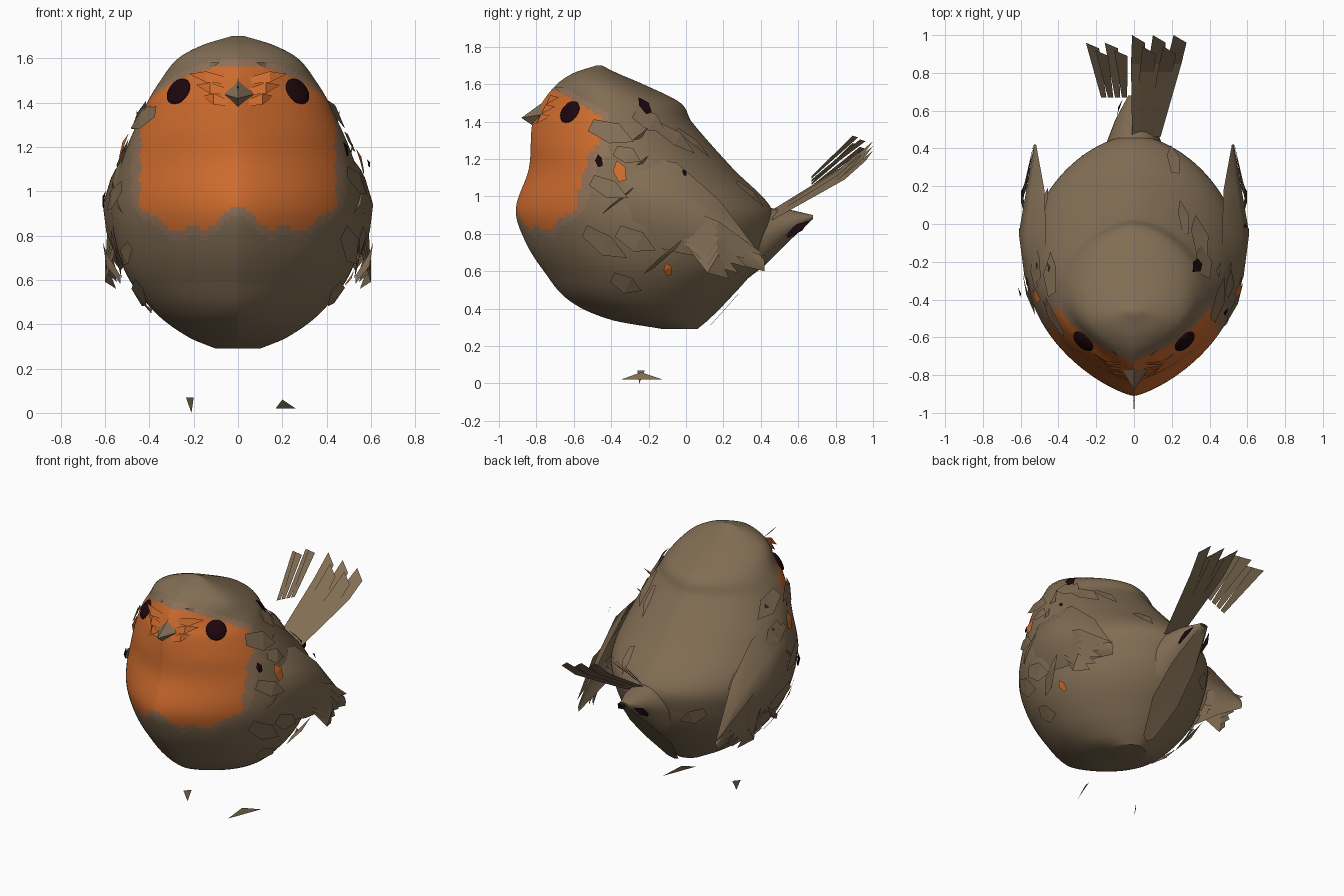
import bpy
import math
import random
from mathutils import Vector

if "Cube" in bpy.data.objects:
    bpy.data.objects.remove(bpy.data.objects["Cube"])
random.seed(4)


def material(name, colour):
    mat = bpy.data.materials.new(name)
    mat.use_nodes = True
    mat.diffuse_color = (*colour, 1)
    mat.node_tree.nodes["Principled BSDF"].inputs["Base Color"].default_value = (*colour, 1)
    return mat


BROWN = material("feather_brown", (0.22, 0.153, 0.088))
ORANGE = material("breast_orange", (0.62, 0.148, 0.027))
TAUPE = material("breast_border", (0.28, 0.165, 0.1))
DARK = material("eye_dark", (0.012, 0.002, 0.004))


def make(name, verts, faces, mats, smooth=True):
    mesh = bpy.data.meshes.new(name)
    mesh.from_pydata([tuple(v) for v in verts], [], faces)
    for mat in mats:
        mesh.materials.append(mat)
    obj = bpy.data.objects.new(name, mesh)
    bpy.context.collection.objects.link(obj)
    if smooth:
        bpy.ops.object.select_all(action="DESELECT")
        obj.select_set(True)
        bpy.context.view_layer.objects.active = obj
        bpy.ops.object.shade_smooth_by_angle(angle=math.radians(35))
    return obj


def sheet(name, rows, smooth=True):
    """Thin brown surface through rows of points."""
    n = len(rows[0])
    verts = [p for row in rows for p in row]
    faces = [(r * n + c, r * n + c + 1, r * n + n + c + 1, r * n + n + c)
             for r in range(len(rows) - 1) for c in range(n - 1)]
    return make(name, verts, faces, [BROWN], smooth)


def blade(name, root, tip, side, lift, mat=BROWN):
    """Pointed feather, widest in the middle and raised by lift."""
    root, tip, side, lift = map(Vector, (root, tip, side, lift))
    mid = root.lerp(tip, 0.55) + lift
    verts = [root - side * 0.6, root + side * 0.6, mid + side, tip, mid - side]
    return make(name, verts, [(0, 1, 2, 4), (4, 2, 3)], [mat], False)


# Body and head sections: height, front, back, half width
SECTIONS = [(0.29, -0.12, 0.06, 0.1), (0.34, -0.4, 0.12, 0.22), (0.44, -0.62, 0.22, 0.36),
            (0.6, -0.76, 0.36, 0.49), (0.76, -0.86, 0.44, 0.55), (0.93, -0.91, 0.46, 0.57),
            (1.15, -0.84, 0.25, 0.52), (1.4, -0.82, 0.03, 0.41), (1.5, -0.77, -0.03, 0.35),
            (1.6, -0.69, -0.23, 0.27), (1.66, -0.6, -0.37, 0.16), (1.7, -0.48, -0.45, 0.03)]


def section(z):
    """Front, back and half width at a height, eased between the sections."""
    last = len(SECTIONS) - 1
    i = max(k for k in range(last) if SECTIONS[k][0] <= z or k == 0)
    low, high = SECTIONS[i], SECTIONS[i + 1]
    before, after = SECTIONS[max(0, i - 1)], SECTIONS[min(last, i + 2)]
    h = high[0] - low[0]
    t = min(1, max(0, (z - low[0]) / h))
    result = []
    for k in (1, 2, 3):
        m0 = (high[k] - before[k]) / (high[0] - before[0]) * h
        m1 = (after[k] - low[k]) / (after[0] - low[0]) * h
        ease = t * t * (3 - 2 * t)
        result.append(low[k] + (high[k] - low[k]) * ease
                      + m0 * t * (1 - t) ** 2 - m1 * t * t * (1 - t))
    return result


def surface(angle, z):
    """Point on the body; angle zero is the keeled front, positive to the left."""
    front, back, width = section(z)
    s, c = math.sin(angle), math.cos(angle)
    keel = 1.5 + 0.5 * max(0, 1 - abs(z - 1.46) / 0.2)
    x = math.copysign(abs(s) ** (keel if c > 0 else 1.2), s) * width
    return Vector((x, (front + back) / 2 - c * (back - front) / 2, z))


def angle_at(side, y, z):
    front, back, _ = section(z)
    return side * math.acos(max(-1, min(1, (front + back - 2 * y) / (back - front))))


def normal(angle, z):
    e = 0.03
    du = surface(angle + e, z) - surface(angle - e, z)
    dv = surface(angle, z + e) - surface(angle, z - e)
    n = du.cross(dv).normalized()
    return n if n.dot(surface(angle, z) - Vector((0, -0.25, z))) > 0 else -n


def breast_margin(p):
    """Positive inside the breast and face patch."""
    ax = abs(p.x)
    bottom = 0.92 - 0.1 * min(1, ax / 0.15) + max(0, ax - 0.3) * 0.7
    bottom += 0.012 * math.sin(ax * 40)
    edge = min(-0.44, -0.6 + (p.z - 0.9) * 0.55)
    top = 1.57 - max(0, p.y + 0.68) * 0.6
    return min(p.z - bottom, edge - p.y, top - p.z, 0.45 - ax)


# Body
STEPS, SEG = 8, 160
heights = [lo[0] + (hi[0] - lo[0]) * k / STEPS
           for lo, hi in zip(SECTIONS, SECTIONS[1:]) for k in range(STEPS)] + [SECTIONS[-1][0]]
verts = [surface(2 * math.pi * i / SEG, z) for z in heights for i in range(SEG)]
faces = [(r * SEG + i, r * SEG + (i + 1) % SEG, (r + 1) * SEG + (i + 1) % SEG, (r + 1) * SEG + i)
         for r in range(len(heights) - 1) for i in range(SEG)]
faces += [tuple(reversed(range(SEG))), tuple(range(len(verts) - SEG, len(verts)))]
body = make("body", verts, faces, [BROWN, ORANGE, TAUPE])
for poly in body.data.polygons:
    m = breast_margin(poly.center)
    poly.material_index = 1 if m > 0.01 else 2 if m > -0.03 else 0

for s, label in ((1, "left"), (-1, "right")):
    # Wings: a curved shoulder sheet and layered flight feathers
    rows = []
    for y, top, low, x, curl in ((-0.46, 1.1, 0.9, 0.5, 0.04), (-0.28, 1.22, 0.76, 0.58, 0.1),
                                 (-0.05, 1.18, 0.7, 0.61, 0.12), (0.18, 0.98, 0.66, 0.57, 0.08),
                                 (0.42, 0.66, 0.6, 0.53, 0.01)):
        rows.append([(s * (x - curl * (k / 2 - 1) ** 2 * (1.2 if k < 2 else 0.5)),
                      y, top + (low - top) * k / 4) for k in range(5)])
    sheet(label + "_wing", rows)
    for k in range(5):
        blade(f"{label}_flight_feather_{k}", (s * 0.56, -0.2 + 0.06 * k, 0.98 - 0.06 * k),
              (s * (0.53 + 0.005 * k), 0.43 - 0.05 * k, 0.68 - 0.03 * k),
              (0, 0.03, 0.05), (s * 0.045, 0, 0))
    # Cheek and shoulder tufts
    for k, (x, y, z) in enumerate(((0.38, -0.28, 1.32), (0.44, -0.28, 1.17), (0.49, -0.36, 1.0),
                                   (0.53, -0.1, 0.72))):
        blade(f"{label}_tuft_{k}", (s * x, y - 0.1, z - 0.12), (s * (x + 0.08), y + 0.08, z + 0.05),
              (0, 0.05, 0.03), (s * 0.02, 0, 0))

    # Eyes, with a brow feather above each
    angle = angle_at(s, -0.62, 1.45)
    spot, n = surface(angle, 1.45), normal(angle, 1.45)
    bpy.ops.mesh.primitive_uv_sphere_add(segments=20, ring_count=10, radius=0.065,
                                         location=spot + n * 0.002)
    eye = bpy.context.object
    eye.name = label + "_eye"
    eye.scale.z = 0.3
    eye.rotation_euler = n.to_track_quat("Z", "Y").to_euler()
    eye.data.materials.append(DARK)
    bpy.ops.object.shade_smooth_by_angle()
    blade(label + "_brow", (s * 0.1, -0.69, 1.57), (s * 0.33, -0.36, 1.53),
          (0.03 * s, 0.02, -0.02), (s * 0.03, -0.02, 0.02))
    # Ruffled orange face feathers beside the beak
    for k in range(3):
        blade(f"{label}_face_feather_{k}", (s * 0.05, -0.8 + 0.03 * k, 1.4 + 0.05 * k),
              (s * (0.16 + 0.03 * k), -0.72 + 0.02 * k, 1.43 + 0.05 * k),
              (0, 0.01, 0.025), (0, -0.03, 0), ORANGE)

# Dark gaps and orange glimpses between the feathers
for k, (s, y, z, size, out, mat) in enumerate((
        (1, -0.23, 1.48, 0.055, 0.012, DARK), (1, -0.46, 1.19, 0.035, 0.012, DARK),
        (1, -0.05, 1.08, 0.02, 0.11, DARK), (-1, -0.35, 0.96, 0.04, 0.05, DARK),
        (1, -0.35, 1.13, 0.06, 0.03, ORANGE), (-1, -0.38, 1.2, 0.06, 0.02, ORANGE),
        (1, -0.1, 0.62, 0.04, 0.015, ORANGE))):
    a = angle_at(s, y, z)
    n = normal(a, z)
    p = surface(a, z) + n * out
    up = Vector((0, -0.3, 1))
    up = (up - n * n.dot(up)).normalized()
    blade(f"feather_gap_{k}", p - up * size, p + up * size, up.cross(n) * size * 0.6, n * 0.006, mat)

# Beak
make("beak", [(-0.07, -0.76, 1.44), (0.08, -0.76, 1.44), (0, -0.77, 1.5), (0, -0.79, 1.36),
              (0, -0.88, 1.42)], [(0, 4, 2), (2, 4, 1), (1, 4, 3), (3, 4, 0)], [BROWN], False)
blade("beak_tip", (0, -0.86, 1.46), (0, -1, 1.48), (0.004, 0, 0), (0, 0, 0))

# Rump, tapering from the body to a closed point under the tail
rump = []
for y, low, high, w in ((0.2, 0.46, 1.1, 0.22), (0.42, 0.63, 0.94, 0.15),
                        (0.55, 0.76, 0.93, 0.1), (0.68, 0.88, 0.9, 0.03)):
    ring = [k * math.pi / 12 for k in range(25)]
    rump.append([(w * math.sin(a), y, (low + high) / 2 + math.cos(a) * (high - low) / 2)
                 for a in ring])
sheet("rump", rump)
sheet("undertail", [[(-w, y, z), (0, y - 0.02, z - 0.02), (w, y, z)] for y, z, w in
                    ((0.14, 0.32, 0.04), (0.3, 0.5, 0.1), (0.48, 0.68, 0.09), (0.66, 0.86, 0.03))])
for s in (-1, 1):
    blade("tail_dark_gap", (s * 0.09, 0.54, 0.79), (s * 0.06, 0.66, 0.87), (0, 0.014, -0.018),
          (s * 0.01, 0, 0), DARK)

# Tail fan: a broad left half and a split right half, layered in depth
for k in range(5):
    u = k / 4
    root = Vector((0.01 + 0.11 * u, 0.46, 0.92 - 0.04 * u))
    tip = Vector((0.03 + 0.22 * u, 1 - 0.06 * (k % 2), 1.28 - 0.05 * u - 0.03 * (k % 2)))
    side = Vector((0.04, 0, -0.015))
    mid = root.lerp(tip, 0.7) + Vector((0, 0.01, -0.02))
    sheet(f"tail_feather_left_{k}", [[root - side * 0.5, root + side * 0.5],
                                     [mid - side, mid + side],
                                     [tip - side, tip + side * 0.7 - Vector((0, 0.04, 0.03))]], False)
for k in range(4):
    u = k / 3
    root = Vector((-0.05 - 0.11 * u, 0.67, 1.1 - 0.05 * u))
    tip = Vector((-0.07 - 0.15 * u, 0.92 + 0.04 * (k % 2), 1.33 - 0.06 * u))
    side = Vector((0.035, 0, 0.015))
    sheet(f"tail_feather_right_{k}", [[root - side * 0.4, root + side * 0.4],
                                      [tip - side, tip + side - Vector((0, 0.03, 0.02))]], False)

# Loose feathers lying on the flanks, back and belly
for k in range(30):
    angle = random.choice((-1, 1)) * random.uniform(1.2, 2.7)
    z = random.uniform(0.48, 1.4)
    n, p = normal(angle, z), surface(angle, z)
    flow = Vector((0, 1, -0.5))
    flow = (flow - n * flow.dot(n)).normalized()
    length = random.uniform(0.07, 0.14)
    blade(f"loose_feather_{k}", p - flow * length + n * 0.005, p + flow * length + n * 0.01,
          flow.cross(n) * random.uniform(0.03, 0.07), n * 0.01)

# Feet: small claws on the ground
for label, points in (("left", [(0.17, -0.35, 0.02), (0.2, -0.24, 0.06), (0.26, -0.12, 0.02)]),
                      ("right", [(-0.235, -0.26, 0.07), (-0.2, -0.22, 0.07), (-0.21, -0.25, 0)])):
    make(label + "_foot", points, [(0, 1, 2)], [BROWN], False)
